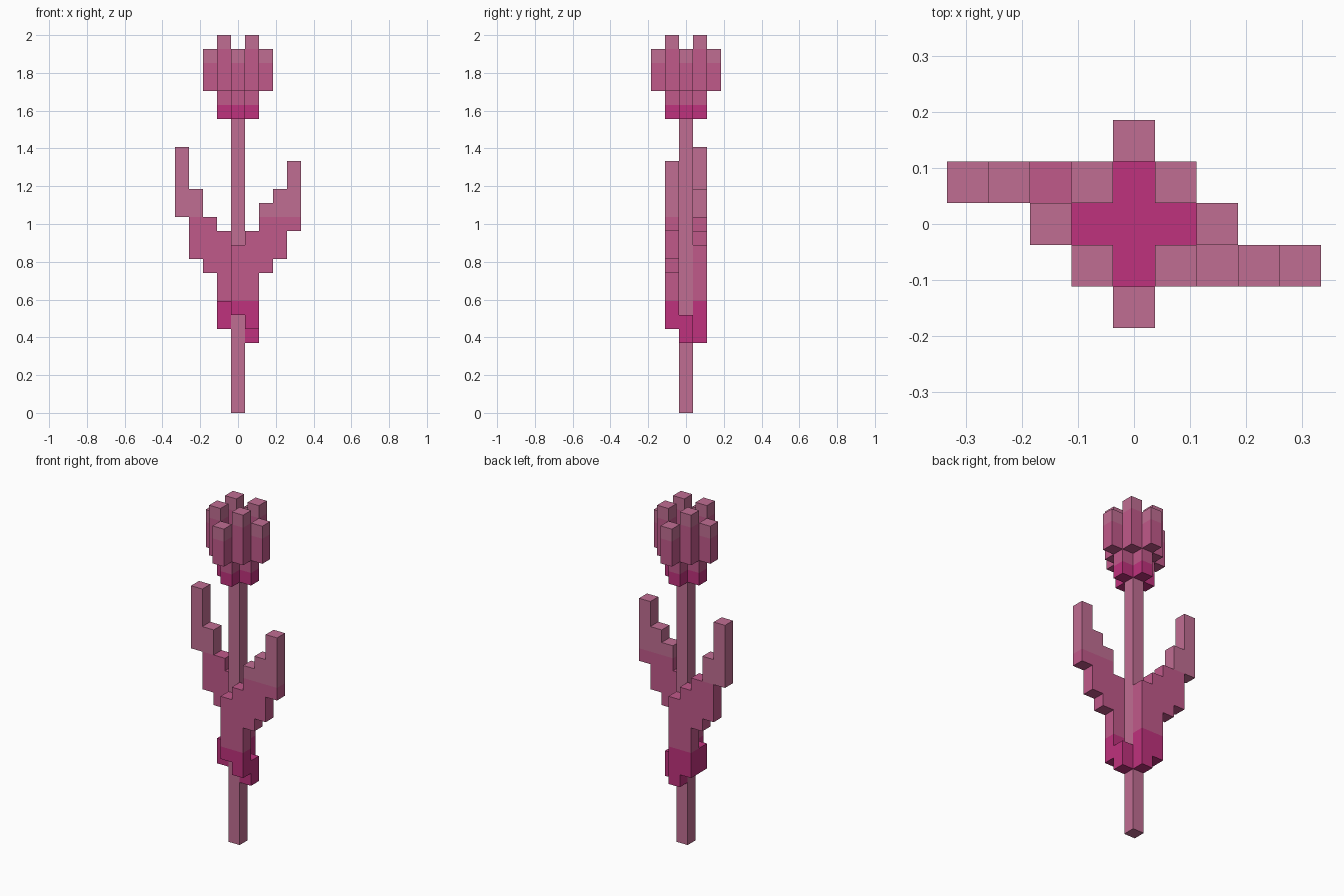
import bpy
import bmesh
from mathutils import Vector

cube = bpy.data.objects.get("Cube")
if cube:
    bpy.data.objects.remove(cube, do_unlink=True)

U = 2 / 27  # edge of one block
LIGHT, MID, DARK = range(3)


def material(name, rgb):
    mat = bpy.data.materials.new(name)
    mat.use_nodes = True
    mat.diffuse_color = (*rgb, 1)
    mat.node_tree.nodes["Principled BSDF"].inputs["Base Color"].default_value = (*rgb, 1)
    return mat


MATERIALS = [
    material("dusty_pink", (0.53, 0.155, 0.29)),
    material("rose_pink", (0.53, 0.10, 0.255)),
    material("deep_magenta", (0.52, 0.032, 0.205)),
]
AXES = [Vector(a) for a in ((1, 0, 0), (0, 1, 0), (0, 0, 1))]


def blocks(name, columns, colour):
    """Outer skin of block columns (x, y, bottom, top), coloured by a rule."""
    cells = {(x, y, z) for x, y, low, high in columns for z in range(low, high)}
    bm = bmesh.new()
    for cell in sorted(cells):
        centre = Vector(cell) + Vector((0, 0, 0.5))
        for i in range(3):
            for sign in (-1, 1):
                n = AXES[i] * sign
                if tuple(int(c) for c in Vector(cell) + n) in cells:
                    continue
                a, b = AXES[(i + 1) % 3] * sign, AXES[(i + 2) % 3]
                ring = [n - a - b, n + a - b, n + a + b, n - a + b]
                face = bm.faces.new([bm.verts.new((centre + r / 2) * U) for r in ring])
                face.material_index = colour(cell[2], n)
    # Weld the blocks and merge flat areas of one colour
    bmesh.ops.remove_doubles(bm, verts=bm.verts, dist=0.001)
    bmesh.ops.dissolve_limit(bm, angle_limit=0.01, verts=bm.verts, edges=bm.edges,
                             delimit={'MATERIAL'})
    mesh = bpy.data.meshes.new(name)
    bm.to_mesh(mesh)
    bm.free()
    for mat in MATERIALS:
        mesh.materials.append(mat)
    obj = bpy.data.objects.new(name, mesh)
    bpy.context.collection.objects.link(obj)


def leaf_colour(z, n):
    return DARK if z < 8 else MID if z < 14 else LIGHT


def cup_colour(z, n):
    return MID if z == 22 and n.z < 0.5 else DARK


# Stem
blocks("stem", [(0, 0, 0, 21)], lambda z, n: LIGHT)

# Leaves with the sheaths that wrap the stem
blocks("front_leaf", [(1, 0, 5, 7), (0, -1, 7, 12), (1, -1, 6, 13), (2, -1, 10, 15),
                      (3, -1, 11, 16), (4, -1, 13, 18)], leaf_colour)
blocks("back_leaf", [(-1, 0, 6, 8), (0, 1, 5, 12), (-1, 1, 6, 13), (-2, 1, 10, 14),
                     (-3, 1, 11, 16), (-4, 1, 14, 19)], leaf_colour)

# Flower cup
SIDES = [(1, 0), (0, 1), (-1, 0), (0, -1)]
blocks("flower_cup", [(x, y, 21, 23) for x, y in SIDES + [(0, 0)]], cup_colour)

# Petals: short ones on the sides, tall ones on the corners
for k, (x, y) in enumerate(SIDES):
    blocks(f"side_petal_{k + 1}", [(2 * x, 2 * y, 23, 26)],
           lambda z, n: LIGHT if z == 25 else MID)
    blocks(f"corner_petal_{k + 1}", [(x - y, x + y, 23, 27)],
           lambda z, n: LIGHT if z == 26 else MID)
